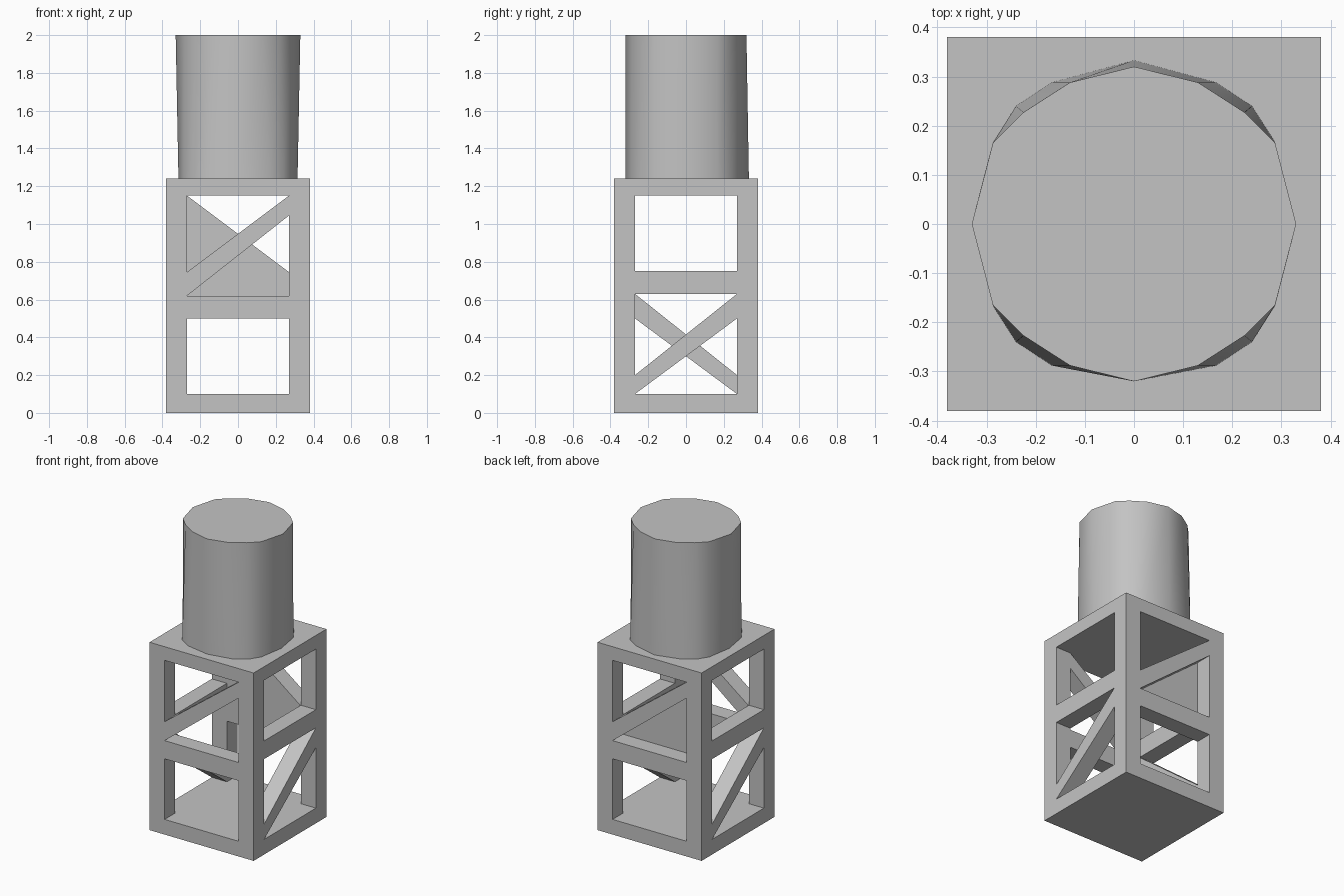
import bpy, bmesh, math
from mathutils import Matrix, Vector

old = bpy.data.objects.get("Cube")
if old:
    bpy.data.objects.remove(old, do_unlink=True)

grey = bpy.data.materials.new("plain_grey")
grey.use_nodes = True
grey.diffuse_color = (0.55, 0.55, 0.55, 1)
grey.node_tree.nodes["Principled BSDF"].inputs["Base Color"].default_value = (0.55, 0.55, 0.55, 1)

HALF, INNER = 0.38, 0.27          # outer half width, inner half width
FLOOR, CEILING, TOP = 0.10, 1.15, 1.24


def make_object(name, bm):
    bmesh.ops.recalc_face_normals(bm, faces=bm.faces)
    mesh = bpy.data.meshes.new(name)
    bm.to_mesh(mesh)
    bm.free()
    mesh.materials.append(grey)
    obj = bpy.data.objects.new(name, mesh)
    bpy.context.collection.objects.link(obj)
    return obj


def add_loft(bm, lower, upper):
    """Solid between two matching rings of points."""
    a = [bm.verts.new(p) for p in lower]
    b = [bm.verts.new(p) for p in upper]
    bm.faces.new(a)
    bm.faces.new(b)
    for i in range(len(a)):
        j = (i + 1) % len(a)
        bm.faces.new((a[i], a[j], b[j], b[i]))


def box(name, half, z0, z1):
    bm = bmesh.new()
    corners = [(-half, -half), (half, -half), (half, half), (-half, half)]
    add_loft(bm, [(x, y, z0) for x, y in corners], [(x, y, z1) for x, y in corners])
    return make_object(name, bm)


def rectangle(z0, z1):
    return [(-INNER, z0), (INNER, z0), (INNER, z1), (-INNER, z1)]


def braced(z0, left_top, right_low, z1):
    """Two triangles that leave a diagonal brace rising to the right."""
    return [[(-INNER, left_top), (INNER, z1), (-INNER, z1)],
            [(-INNER, z0), (INNER, z0), (INNER, right_low)]]


def subtract(target, cutter):
    cutter.hide_render = True
    mod = target.modifiers.new("cut", 'BOOLEAN')
    mod.operation, mod.solver, mod.object = 'DIFFERENCE', 'EXACT', cutter
    bpy.context.view_layer.update()
    graph = bpy.context.evaluated_depsgraph_get()
    mesh = bpy.data.meshes.new_from_object(target.evaluated_get(graph))
    target.modifiers.clear()
    target.data = mesh
    bpy.data.objects.remove(cutter, do_unlink=True)


# Square tower: hollow inside, with window and braced openings on each wall
tower = box("tower_frame", HALF, 0, TOP)
subtract(tower, box("cavity_cutter", INNER, FLOOR, CEILING))
front_holes = [rectangle(FLOOR, 0.50)] + braced(0.62, 0.745, 1.045, CEILING)
side_holes = [rectangle(0.75, CEILING)] + braced(FLOOR, 0.20, 0.50, 0.63)
for k in range(4):
    bm = bmesh.new()
    for hole in (side_holes if k % 2 else front_holes):
        add_loft(bm, [(u, -HALF - 0.05, z) for u, z in hole],
                 [(u, -INNER + 0.02, z) for u, z in hole])
    bm.transform(Matrix.Rotation(k * math.pi / 2, 4, 'Z'))
    subtract(tower, make_object("opening_cutter", bm))


# Faceted tank, its outline shifting slightly from bottom to top
def ring(quarter, front, back, side, z):
    right = [(0, front)] + [(x, -y) for x, y in reversed(quarter)]
    right += [(side, 0)] + quarter + [(0, back)]
    left = [(-x, y) for x, y in reversed(right[1:-1])]
    return [Vector((x, y, z)) for x, y in right + left]


bm = bmesh.new()
add_loft(bm,
         ring([(0.287, 0.167), (0.24, 0.24), (0.167, 0.288)], -0.32, 0.333, 0.315, TOP - 0.01),
         ring([(0.287, 0.165), (0.225, 0.227), (0.13, 0.288)], -0.32, 0.32, 0.33, 2.0))
tank = make_object("tank", bm)

# Soft shading across the shallow tank facets only
bpy.ops.object.select_all(action='DESELECT')
tank.select_set(True)
bpy.context.view_layer.objects.active = tank
bpy.ops.object.shade_smooth_by_angle(angle=math.radians(30))
